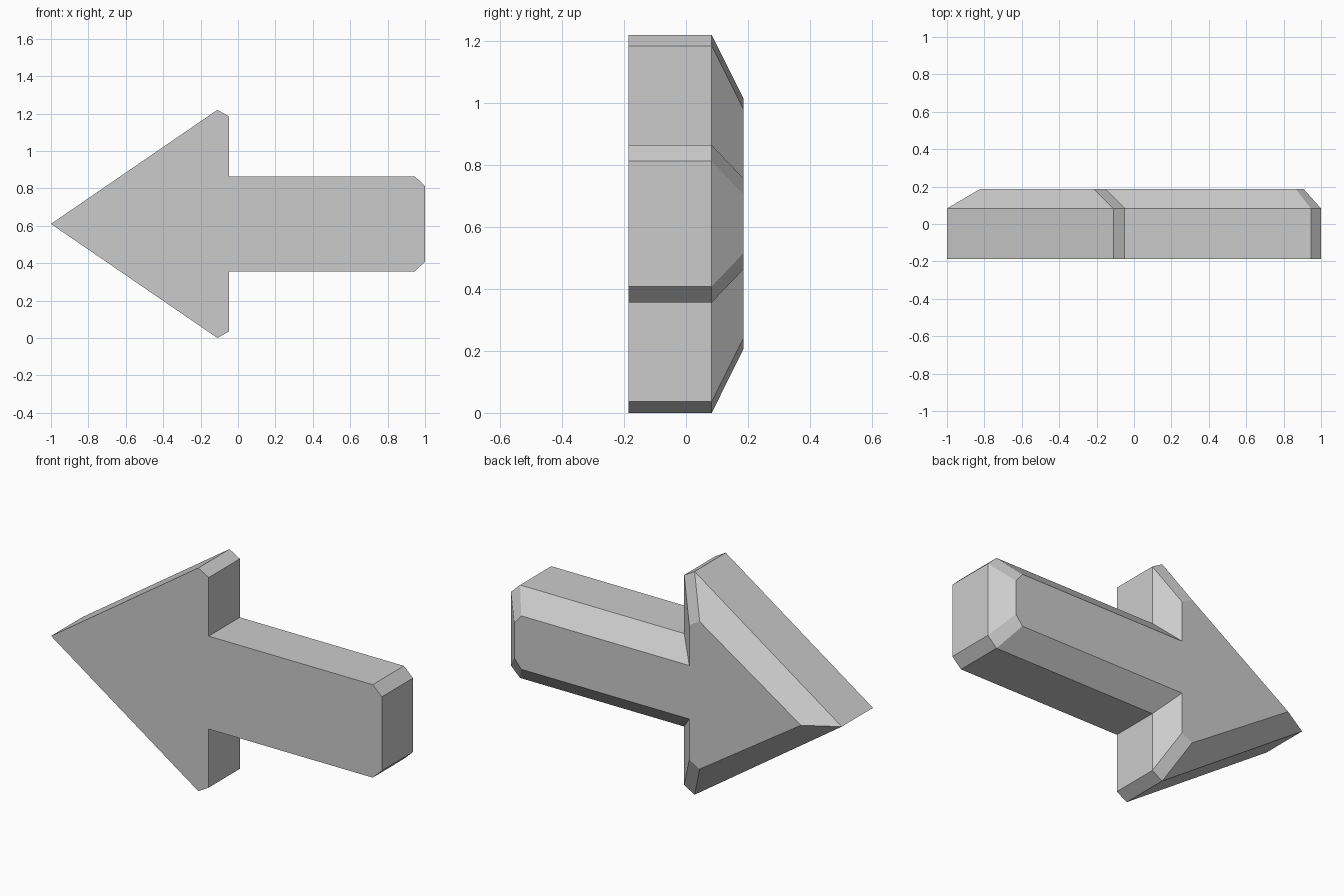
import bpy
import bmesh

old = bpy.data.objects.get("Cube")
if old:
    bpy.data.objects.remove(old, do_unlink=True)

MID_Z = 0.61
FRONT, SHOULDER, BACK = -0.186, 0.083, 0.186

# Upper half outlines (x, height from the centre line), tip first
OUTER = [(-1, 0), (-0.11, 0.61), (-0.047, 0.574), (-0.047, 0.254), (0.945, 0.254), (1, 0.202)]
INNER = [(-0.825, 0), (-0.213, 0.403), (-0.15, 0.368), (-0.15, 0.146), (0.866, 0.146), (0.908, 0.094)]


def full_outline(half):
    """Mirror the upper half below the centre line; the tip is shared."""
    return half + [(x, -h) for x, h in reversed(half[1:])]


# Grey material
grey = bpy.data.materials.new("grey")
grey.use_nodes = True
colour = (0.6, 0.6, 0.6, 1)
grey.diffuse_color = colour
grey.node_tree.nodes["Principled BSDF"].inputs["Base Color"].default_value = colour

# Arrow: straight sides, then a bevel narrowing to the back face
bm = bmesh.new()
rings = []
for half, y in ((OUTER, FRONT), (OUTER, SHOULDER), (INNER, BACK)):
    rings.append([bm.verts.new((x, y, MID_Z + h)) for x, h in full_outline(half)])
for a, b in zip(rings, rings[1:]):
    n = len(a)
    for i in range(n):
        j = (i + 1) % n
        bm.faces.new((a[i], a[j], b[j], b[i]))
bm.faces.new(rings[0])
bm.faces.new(rings[-1])
bmesh.ops.recalc_face_normals(bm, faces=bm.faces)

mesh = bpy.data.meshes.new("arrow")
bm.to_mesh(mesh)
bm.free()
mesh.materials.append(grey)
arrow = bpy.data.objects.new("arrow", mesh)
bpy.context.collection.objects.link(arrow)
